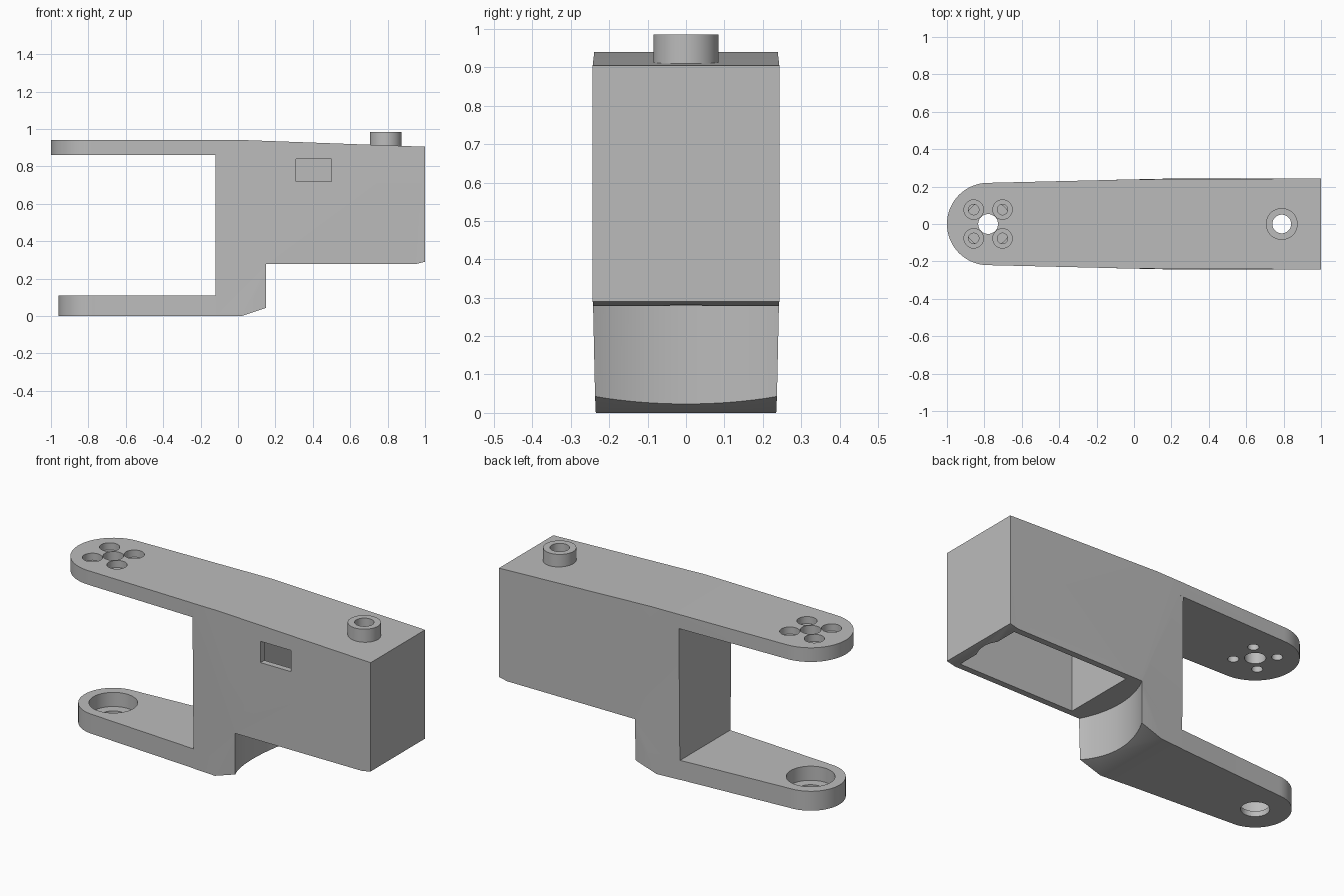
import bpy, bmesh, math

if "Cube" in bpy.data.objects:
    bpy.data.objects.remove(bpy.data.objects["Cube"], do_unlink=True)

grey = bpy.data.materials.new("plain grey")
grey.use_nodes = True
COLOUR = (0.5, 0.5, 0.5, 1)
grey.diffuse_color = COLOUR
grey.node_tree.nodes["Principled BSDF"].inputs["Base Color"].default_value = COLOUR


def solid(name, ring_a, ring_b):
    """Closed solid between two matching rings of points."""
    bm = bmesh.new()
    a = [bm.verts.new(p) for p in ring_a]
    b = [bm.verts.new(p) for p in ring_b]
    bm.faces.new(a)
    bm.faces.new(b[::-1])
    for i in range(len(a)):
        j = (i + 1) % len(a)
        bm.faces.new((a[j], a[i], b[i], b[j]))
    bmesh.ops.recalc_face_normals(bm, faces=bm.faces)
    bmesh.ops.triangulate(bm, faces=[f for f in bm.faces if len(f.verts) > 4])
    mesh = bpy.data.meshes.new(name)
    bm.to_mesh(mesh)
    bm.free()
    mesh.materials.append(grey)
    obj = bpy.data.objects.new(name, mesh)
    bpy.context.collection.objects.link(obj)
    return obj


def prism(name, outline, z0, z1):
    return solid(name, [(x, y, z0) for x, y in outline], [(x, y, z1) for x, y in outline])


def box(name, x0, x1, y0, y1, z0, z1):
    return prism(name, [(x0, y0), (x1, y0), (x1, y1), (x0, y1)], z0, z1)


def cylinder(name, x, y, r, z0, z1, n=48):
    turn = [2 * math.pi * i / n for i in range(n)]
    return prism(name, [(x + r * math.cos(t), y + r * math.sin(t)) for t in turn], z0, z1)


def arm(name, r, root_x, root_w, z0, z1, n=32):
    """Tapered arm with a rounded end about the pivot."""
    turn = [math.pi * (0.5 + i / n) for i in range(n + 1)]
    outline = [(PIVOT + r * math.cos(t), r * math.sin(t)) for t in turn]
    return prism(name, outline + [(root_x, -root_w), (root_x, root_w)], z0, z1)


def combine(target, other, operation):
    mod = target.modifiers.new(operation, "BOOLEAN")
    mod.operation = operation
    mod.solver = "EXACT"
    mod.object = other
    bpy.context.view_layer.objects.active = target
    bpy.ops.object.modifier_apply(modifier=mod.name)
    bpy.data.objects.remove(other, do_unlink=True)


PIVOT = -0.78
BOSS = 0.79
FLOOR = 0.278

# Body: side profile as x, z and half width
profile = [(-0.12, 0, 0.225), (0.02, 0, 0.235), (0.155, 0.045, 0.237),
           (0.155, FLOOR, 0.242), (0.95, FLOOR, 0.242), (1, 0.29, 0.243),
           (1, 0.905, 0.243), (0.05, 0.94, 0.239), (-0.12, 0.94, 0.236)]
body = solid("bracket_body", [(x, -w, z) for x, z, w in profile],
             [(x, w, z) for x, z, w in profile])

# Concave rear of the lower column
combine(body, cylinder("column_cutter", 0.6, 0, 0.51, -0.1, FLOOR, 128), "DIFFERENCE")

# Arms and boss
combine(body, arm("upper_arm", 0.22, -0.1, 0.236, 0.86, 0.94), "UNION")
combine(body, arm("lower_arm", 0.18, -0.1, 0.225, 0, 0.11), "UNION")
combine(body, cylinder("boss", BOSS, 0, 0.085, 0.88, 0.985), "UNION")

# Cavity open at the bottom, with a round relief under the boss
combine(body, box("cavity_cutter", 0.225, 0.945, -0.207, 0.207, 0.2, 0.85), "DIFFERENCE")
combine(body, cylinder("relief_cutter", BOSS, 0, 0.175, 0.2, 0.85), "DIFFERENCE")
combine(body, box("window_cutter", 0.31, 0.5, -0.4, -0.15, 0.72, 0.84), "DIFFERENCE")
combine(body, cylinder("boss_bore", BOSS, 0, 0.05, 0.8, 1.1), "DIFFERENCE")

# Upper arm: centre hole and four counterbored screw holes
combine(body, cylinder("pivot_bore", PIVOT, 0, 0.053, 0.8, 1), "DIFFERENCE")
for sx in (-1, 1):
    for sy in (-1, 1):
        x, y = PIVOT + sx * 0.077, sy * 0.077
        combine(body, cylinder("screw_hole", x, y, 0.028, 0.8, 1, 32), "DIFFERENCE")
        combine(body, cylinder("screw_recess", x, y, 0.052, 0.9, 1, 32), "DIFFERENCE")

# Lower arm: bearing seat with a smaller hole
combine(body, cylinder("seat_cutter", PIVOT, 0, 0.125, 0.03, 0.2), "DIFFERENCE")
combine(body, cylinder("seat_hole", PIVOT, 0, 0.072, -0.1, 0.1), "DIFFERENCE")

bpy.ops.object.select_all(action="DESELECT")
body.select_set(True)
bpy.context.view_layer.objects.active = body
bpy.ops.object.shade_smooth_by_angle(angle=math.radians(20))
